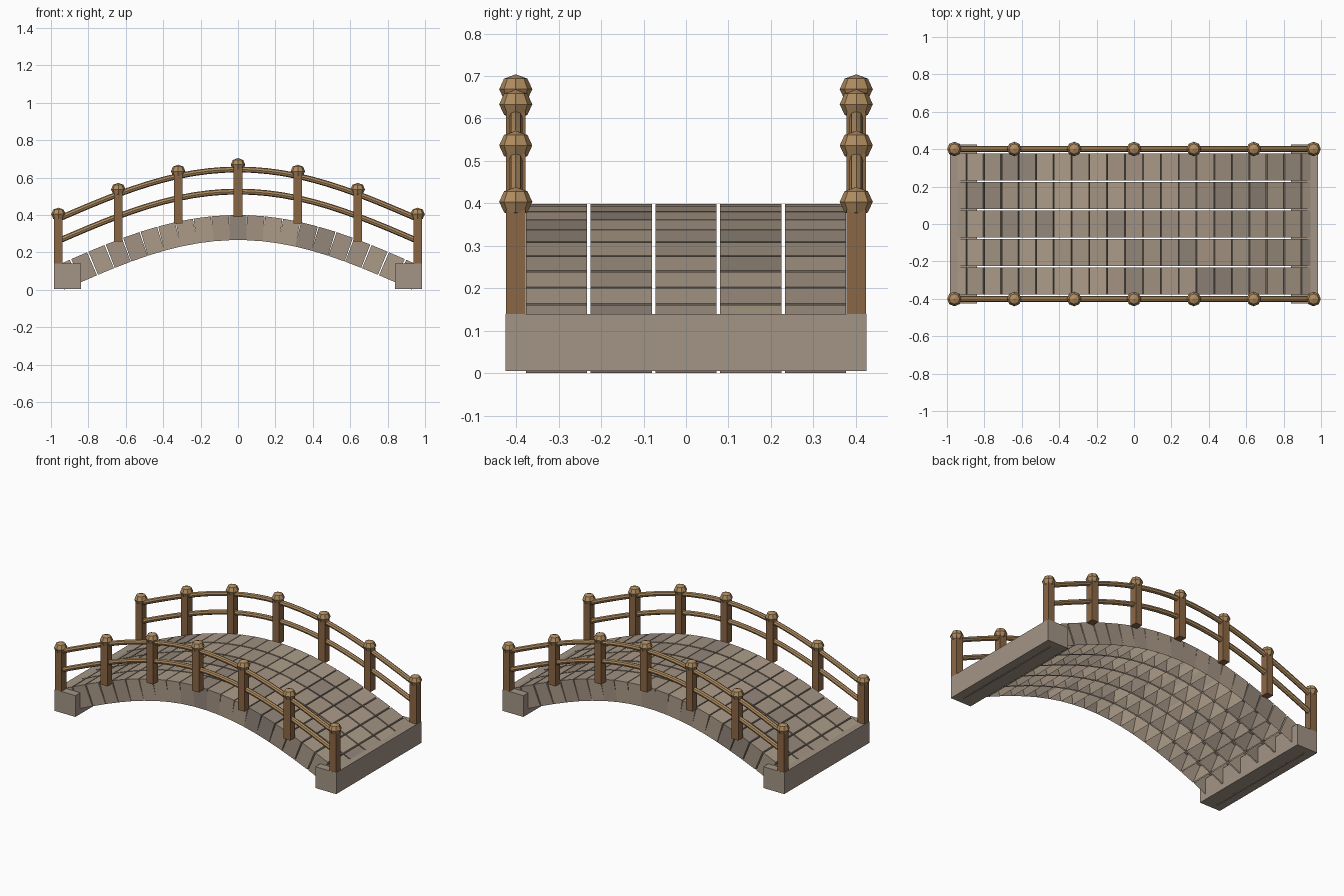
import bpy, bmesh, math, random
from mathutils import Matrix, Vector

if "Cube" in bpy.data.objects:
    bpy.data.objects.remove(bpy.data.objects["Cube"])

random.seed(4)
HALF, RISE = 0.96, 0.272


def drop(x):
    return RISE * (1 - math.cos(math.pi / 2 * x / HALF))


def slope(x):
    k = math.pi / 2 / HALF
    return -RISE * k * math.sin(k * x)


def material(name, rgb):
    m = bpy.data.materials.new(name)
    m.diffuse_color = (*rgb, 1)
    m.use_nodes = True
    m.node_tree.nodes["Principled BSDF"].inputs["Base Color"].default_value = m.diffuse_color
    return m


STONES = [material("stone_light", (0.41, 0.33, 0.25)),
          material("stone_mid", (0.36, 0.29, 0.225)),
          material("stone_dark", (0.29, 0.24, 0.195))]
ABUT = material("stone_abutment", (0.37, 0.30, 0.24))
WOOD = material("post_wood", (0.26, 0.135, 0.06))
PALE = material("rail_wood", (0.43, 0.26, 0.115))


def finish(bm, name, mats):
    me = bpy.data.meshes.new(name)
    bm.to_mesh(me)
    bm.free()
    for m in mats:
        me.materials.append(m)
    ob = bpy.data.objects.new(name, me)
    bpy.context.collection.objects.link(ob)
    return ob


def add_box(bm, center, size, tilt=0.0):
    mat = (Matrix.Translation(center) @ Matrix.Rotation(tilt, 4, 'Y')
           @ Matrix.Diagonal((*size, 1)))
    return bmesh.ops.create_cube(bm, size=1, matrix=mat)["verts"]


# Deck: five rows of 21 stones following the arch, open underneath
N, STEP = 21, 2 * HALF / 21
for row in range(5):
    bm = bmesh.new()
    y = (row - 2) * 0.1525
    for i in range(N):
        x = (i - N // 2) * STEP
        tilt = -math.atan(slope(x))
        vs = add_box(bm, (x, y, 0.332 - drop(x)), (0.092, 0.1445, 0.134), tilt)
        faces = list({f for v in vs for f in v.link_faces})
        shade = random.choice((0, 0, 1, 1, 2))
        for f in faces:
            f.material_index = shade
        down = Matrix.Rotation(tilt, 3, 'Y') @ Vector((0, 0, -1))
        bm.normal_update()
        bottom = max(faces, key=lambda f: f.normal.dot(down))
        bmesh.ops.delete(bm, geom=[bottom], context='FACES_ONLY')
    finish(bm, f"deck_stones_row_{row + 1}", STONES)

# Abutments at both ends
for side, label in ((-1, "left"), (1, "right")):
    bm = bmesh.new()
    add_box(bm, (side * 0.9125, 0, 0.0725), (0.145, 0.85, 0.135))
    finish(bm, f"abutment_{label}", [ABUT])


def rail(name, y, z0):
    pts = [-HALF + 2 * HALF * i / 24 for i in range(25)]
    cu = bpy.data.curves.new(name, 'CURVE')
    cu.dimensions = '3D'
    cu.bevel_depth = 0.0155
    cu.bevel_resolution = 2
    cu.use_fill_caps = True
    sp = cu.splines.new('POLY')
    sp.points.add(len(pts) - 1)
    for p, x in zip(sp.points, pts):
        p.co = (x, y, z0 - drop(x) * 0.97, 1)
    sp.use_smooth = False
    cu.materials.append(PALE)
    bpy.context.collection.objects.link(bpy.data.objects.new(name, cu))


# Railings: posts, round caps and two curved rails on each side
for y, label in ((-0.401, "front"), (0.401, "back")):
    posts, caps = bmesh.new(), bmesh.new()
    for i in range(-3, 4):
        x = i * 0.32
        d = drop(x) * 0.975
        add_box(posts, (x, y, 0.52 - d), (0.046, 0.047, 0.26))
        bmesh.ops.create_uvsphere(
            caps, u_segments=8, v_segments=4, radius=0.039,
            matrix=Matrix.Translation((x, y, 0.669 - d)) @ Matrix.Diagonal((1, 1, 0.9, 1)))
    finish(posts, f"{label}_railing_posts", [WOOD])
    finish(caps, f"{label}_post_caps", [PALE])
    rail(f"{label}_top_rail", y, 0.643)
    rail(f"{label}_lower_rail", y, 0.525)
